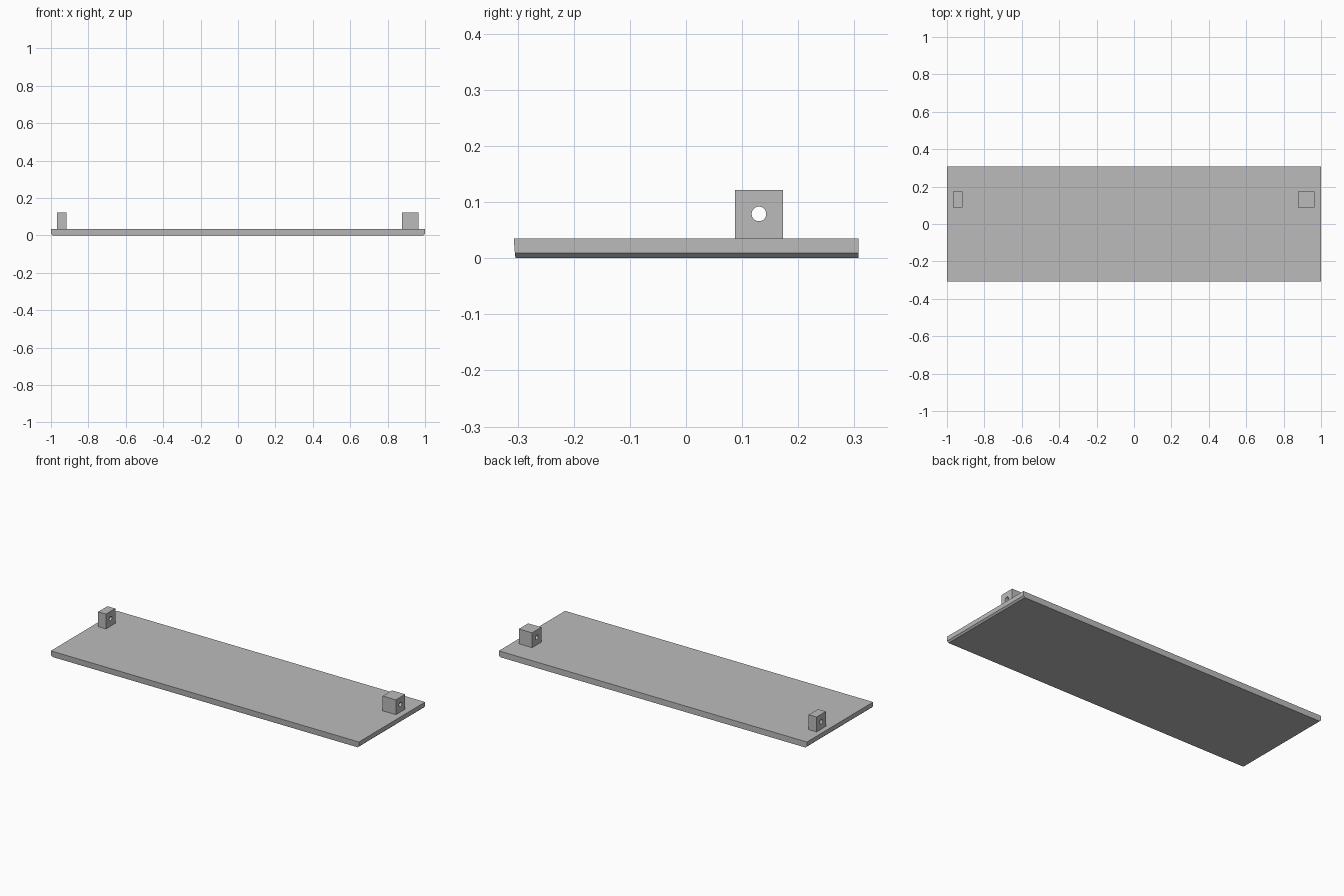
import bpy, bmesh, math
from mathutils import Matrix

default = bpy.data.objects.get("Cube")
if default:
    bpy.data.objects.remove(default, do_unlink=True)

# Single plain grey
grey = bpy.data.materials.new("plain_grey")
grey.use_nodes = True
colour = (0.5, 0.5, 0.5, 1)
grey.diffuse_color = colour
grey.node_tree.nodes["Principled BSDF"].inputs["Base Color"].default_value = colour


def finish(name, bm):
    bmesh.ops.recalc_face_normals(bm, faces=bm.faces[:])
    mesh = bpy.data.meshes.new(name)
    bm.to_mesh(mesh)
    bm.free()
    mesh.materials.append(grey)
    obj = bpy.data.objects.new(name, mesh)
    bpy.context.collection.objects.link(obj)
    return obj


def box(bm, x0, x1, y0, y1, z0, z1):
    size = Matrix.Diagonal((x1 - x0, y1 - y0, z1 - z0, 1))
    centre = Matrix.Translation(((x0 + x1) / 2, (y0 + y1) / 2, (z0 + z1) / 2))
    bmesh.ops.create_cube(bm, size=1, matrix=centre @ size)


THICK = 0.035

# Board: stacked outlines give chamfered lower ends and a slightly leaning front
bm = bmesh.new()
rings = []
for half_x, front_y, z in ((0.99, -0.304, 0), (1, -0.305, 0.009), (1, -0.307, THICK)):
    corners = ((-half_x, front_y), (half_x, front_y), (half_x, 0.307), (-half_x, 0.307))
    rings.append([bm.verts.new((x, y, z)) for x, y in corners])
bm.faces.new(rings[0])
bm.faces.new(rings[-1])
for low, high in zip(rings, rings[1:]):
    for i in range(4):
        j = (i + 1) % 4
        bm.faces.new((low[i], low[j], high[j], high[i]))
finish("board", bm)


# Hinge blocks, each drilled through along x
def hinge_block(name, x0, x1):
    bm = bmesh.new()
    box(bm, x0, x1, 0.087, 0.173, THICK, 0.122)
    block = finish(name, bm)

    bm = bmesh.new()
    place = Matrix.Translation(((x0 + x1) / 2, 0.13, 0.079))
    bmesh.ops.create_cone(bm, cap_ends=True, segments=32, radius1=0.013, radius2=0.013,
                          depth=0.2, matrix=place @ Matrix.Rotation(math.pi / 2, 4, "Y"))
    cutter = finish(name + "_drill", bm)
    cutter.hide_render = True

    hole = block.modifiers.new("pin_hole", "BOOLEAN")
    hole.operation = "DIFFERENCE"
    hole.solver = "EXACT"
    hole.object = cutter
    graph = bpy.context.evaluated_depsgraph_get()
    drilled = bpy.data.meshes.new_from_object(block.evaluated_get(graph))
    block.modifiers.clear()
    block.data = drilled
    bpy.data.objects.remove(cutter, do_unlink=True)


hinge_block("right_hinge_block", -0.969, -0.918)
hinge_block("left_hinge_block", 0.878, 0.964)
